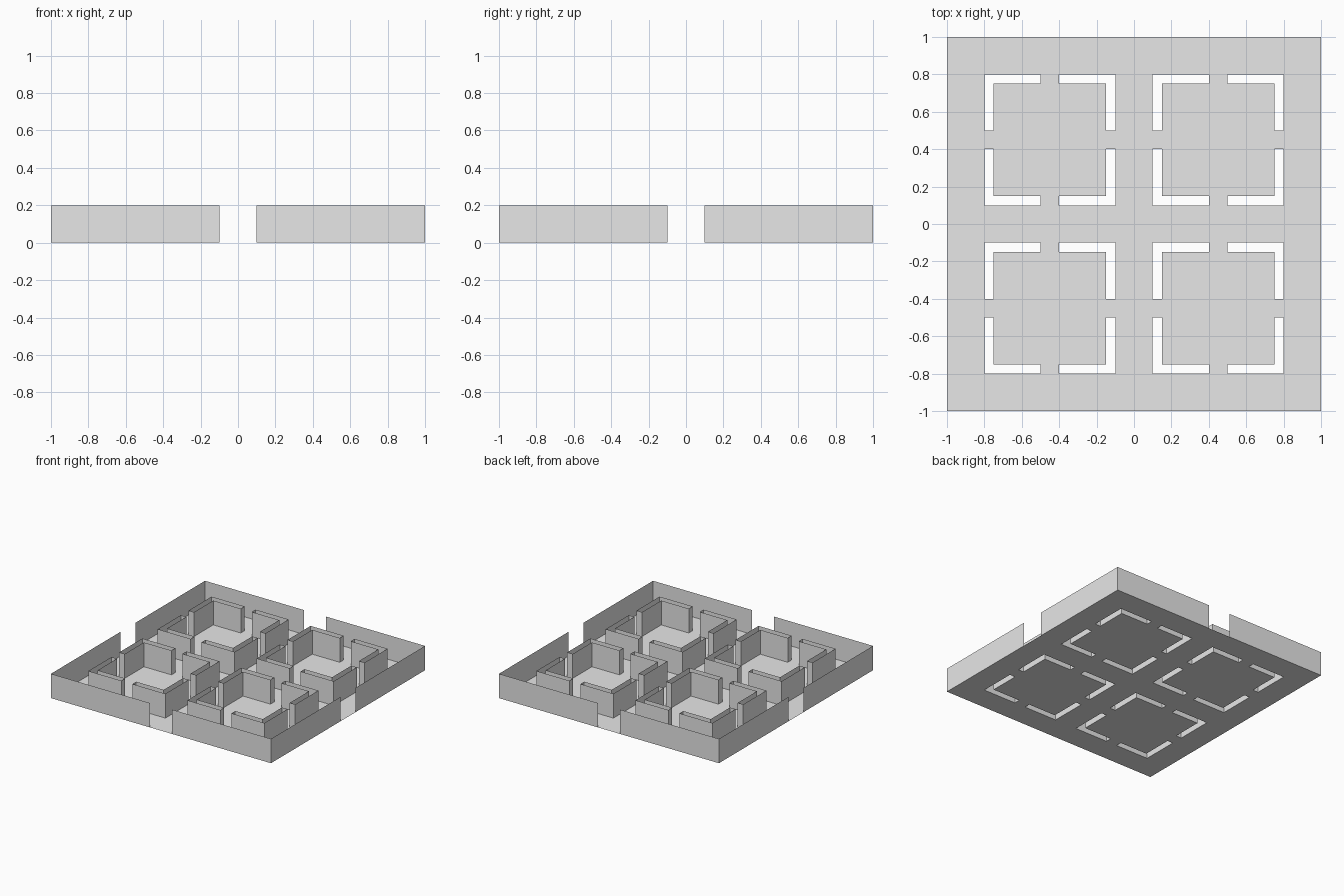
import bpy
import bmesh

if "Cube" in bpy.data.objects:
    bpy.data.objects.remove(bpy.data.objects["Cube"])

HEIGHT = 0.2      # wall height
ROOM = 0.45       # distance of each room centre from the middle
OUT, INN, DOOR = 0.35, 0.30, 0.05   # room half sizes and half door width

grey = bpy.data.materials.new("plain grey")
grey.diffuse_color = (0.8, 0.8, 0.8, 1)
grey.use_nodes = True
grey.node_tree.nodes["Principled BSDF"].inputs["Base Color"].default_value = grey.diffuse_color


def finish(name, bm):
    mesh = bpy.data.meshes.new(name)
    bm.to_mesh(mesh)
    bm.free()
    mesh.materials.append(grey)
    obj = bpy.data.objects.new(name, mesh)
    bpy.context.collection.objects.link(obj)
    return obj


def add_sheets(bm, path, closed=False):
    """Raise upright sheets along a flat path."""
    low = [bm.verts.new((x, y, 0)) for x, y in path]
    high = [bm.verts.new((x, y, HEIGHT)) for x, y in path]
    n = len(path)
    for i in range(n if closed else n - 1):
        j = (i + 1) % n
        bm.faces.new((low[i], low[j], high[j], high[i]))


def in_wall(x, y):
    """True where a room wall stands on the floor."""
    u, v = abs(abs(x) - ROOM), abs(abs(y) - ROOM)
    return INN < max(u, v) < OUT and min(u, v) > DOOR


# Floor with slots where the hollow room walls stand
lines = sorted({-1.0, 1.0} | {round(s * ROOM + t * d, 3)
               for s in (-1, 1) for t in (-1, 1) for d in (OUT, INN, DOOR)})
bm = bmesh.new()
grid = [[bm.verts.new((x, y, 0)) for y in lines] for x in lines]
for i in range(len(lines) - 1):
    for j in range(len(lines) - 1):
        cx = (lines[i] + lines[i + 1]) / 2
        cy = (lines[j] + lines[j + 1]) / 2
        if not in_wall(cx, cy):
            bm.faces.new((grid[i][j], grid[i + 1][j],
                          grid[i + 1][j + 1], grid[i][j + 1]))
finish("floor", bm)

# Outer wall: four thin corner sheets with an entrance in each side
bm = bmesh.new()
for sx in (-1, 1):
    for sy in (-1, 1):
        path = [(sx, sy * 0.1), (sx, sy), (sx * 0.1, sy)]
        add_sheets(bm, path if sx * sy > 0 else path[::-1])
finish("outer_wall", bm)

# Rooms: four hollow L-shaped corners around four doorways
corner = [(DOOR, OUT), (DOOR, INN), (INN, INN),
          (INN, DOOR), (OUT, DOOR), (OUT, OUT)]
for side, rx in (("left", -ROOM), ("right", ROOM)):
    for end, ry in (("front", -ROOM), ("back", ROOM)):
        bm = bmesh.new()
        for sx in (-1, 1):
            for sy in (-1, 1):
                path = [(rx + sx * x, ry + sy * y) for x, y in corner]
                add_sheets(bm, path if sx * sy > 0 else path[::-1], True)
        finish(f"{end}_{side}_room_walls", bm)
